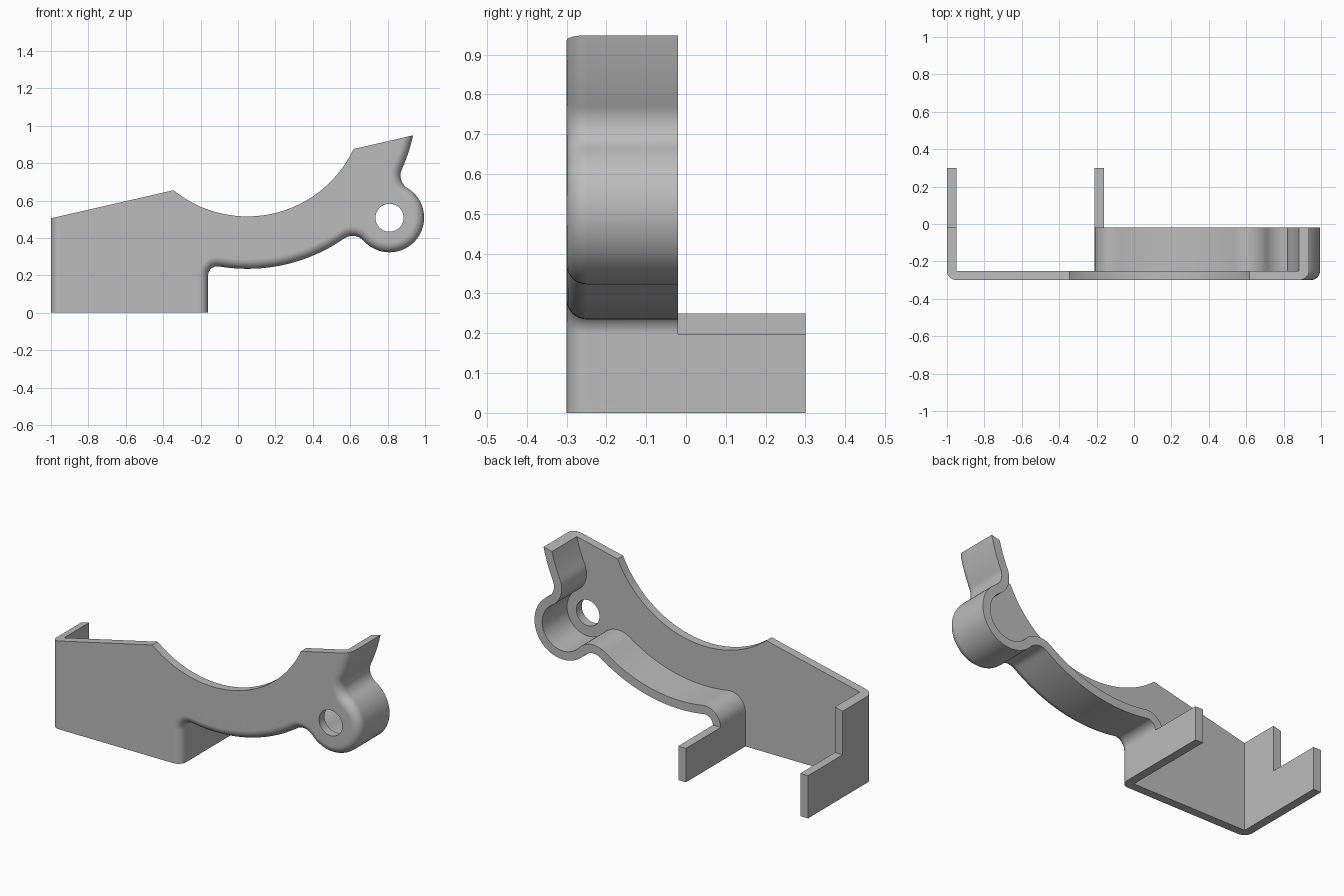
import bpy, bmesh
from math import sin, cos, pi, atan2, sqrt, hypot, radians

if "Cube" in bpy.data.objects:
    bpy.data.objects.remove(bpy.data.objects["Cube"])

metal = bpy.data.materials.new("grey metal")
metal.use_nodes = True
metal.diffuse_color = (0.5, 0.5, 0.5, 1)
metal.node_tree.nodes["Principled BSDF"].inputs["Base Color"].default_value = (0.5, 0.5, 0.5, 1)

T = 0.05                               # sheet thickness and bend radius
FRONT, BACK, REAR = -0.30, -0.02, 0.30
C, R_IN, R_OUT = (0.05, 1.142), 0.627, 0.907    # cradle arcs
B, R_BOSS, R_HOLE = (0.81, 0.508), 0.185, 0.075  # pivot eye
NOTCH, CORNER, WALL_X = 0.08, 0.05, -0.16
SLOPE, TOP = 0.229, 0.734              # sloping top edge


def top_z(x):
    return TOP + SLOPE * x


def top_angle(r, side):
    """Angle where a cradle arc meets the sloping top edge."""
    e, k = top_z(C[0]) - C[1], 1 + SLOPE ** 2
    u = (-SLOPE * e + side * sqrt((SLOPE * e) ** 2 - k * (e * e - r * r))) / k
    return atan2(e + SLOPE * u, u)


def arc(c, r, a0, a1, turn, n):
    sweep = ((a1 - a0) * turn) % (2 * pi) * turn
    return [(c[0] + r * cos(a0 + sweep * i / n), c[1] + r * sin(a0 + sweep * i / n))
            for i in range(n + 1)]


def aim(p, q):
    return atan2(q[1] - p[1], q[0] - p[0])


def notch_centre(side):
    dist, rb, rc = hypot(C[0] - B[0], C[1] - B[1]), R_BOSS + NOTCH, R_OUT + NOTCH
    a = aim(B, C) + side * atan2(sqrt(1 - ((rb**2 + dist**2 - rc**2) / (2 * rb * dist)) ** 2),
                                 (rb**2 + dist**2 - rc**2) / (2 * rb * dist))
    return (B[0] + rb * cos(a), B[1] + rb * sin(a))


F1x = WALL_X + CORNER
F1 = (F1x, C[1] - sqrt((R_OUT + CORNER) ** 2 - (F1x - C[0]) ** 2))
F2, F3 = notch_centre(1), notch_centre(-1)


def right_path(d):
    """Flange outline from the foot to the tip, moved inward by d."""
    p = [(WALL_X - d, 0)]
    p += arc(F1, CORNER + d, pi, aim(F1, C), -1, 10)
    p += arc(C, R_OUT - d, aim(C, F1), aim(C, F2), 1, 28)[1:]
    p += arc(F2, NOTCH + d, aim(F2, C), aim(F2, B), -1, 12)[1:]
    p += arc(B, R_BOSS - d, aim(B, F2), aim(B, F3), 1, 32)[1:]
    p += arc(F3, NOTCH + d, aim(F3, B), aim(F3, C), -1, 12)[1:]
    p += arc(C, R_OUT - d, aim(C, F3), top_angle(R_OUT - d, 1), 1, 10)[1:]
    return p


def left_path(d):
    return [(-1 + d, 0), (-1 + d, top_z(-1 + d))]


def finish(bm, name):
    bmesh.ops.remove_doubles(bm, verts=bm.verts, dist=0.0002)
    bmesh.ops.recalc_face_normals(bm, faces=bm.faces)
    mesh = bpy.data.meshes.new(name)
    bm.to_mesh(mesh)
    bm.free()
    mesh.materials.append(metal)
    ob = bpy.data.objects.new(name, mesh)
    bpy.context.collection.objects.link(ob)
    return ob


bm = bmesh.new()

# Bent flanges: sheet section with a rounded front bend, swept along each path
section = [(T * (1 - sin(a)), FRONT + T * (1 - cos(a))) for a in [i * pi / 16 for i in range(9)]]
section += [(0, BACK), (T, BACK), (T, FRONT + T)]
for path in (right_path, left_path):
    rows = [[bm.verts.new((x, y, z)) for x, z in path(d)] for d, y in section]
    for r0, r1 in zip(rows, rows[1:]):
        for i in range(len(r0) - 1):
            bm.faces.new((r0[i], r0[i + 1], r1[i + 1], r1[i]))
    for end in (0, -1):
        bm.faces.new([r[end] for r in rows])

# Front plate with the cradle cut and pivot hole
edge = right_path(T)
tip = len(edge) - 1
edge += arc(C, R_IN, top_angle(R_IN, 1), top_angle(R_IN, -1), -1, 40)
edge += left_path(T)[::-1]
foot = len(edge) - 1
hole = arc(B, R_HOLE, 0, 2 * pi - 0.0001, 1, 40)[:-1]
sides = []
for y in (FRONT, FRONT + T):
    loops, edges = [], []
    for pts in (edge, hole):
        vs = [bm.verts.new((x, y, z)) for x, z in pts]
        edges += [bm.edges.new((vs[i - 1], vs[i])) for i in range(len(vs))]
        loops.append(vs)
    bmesh.ops.triangle_fill(bm, edges=edges, use_beauty=True, normal=(0, -1, 0))
    sides.append(loops)
(e0, h0), (e1, h1) = sides
for i in list(range(tip, foot - 1)) + [foot]:
    j = (i + 1) % len(e0)
    bm.faces.new((e0[i], e0[j], e1[j], e1[i]))
for i in range(len(h0)):
    bm.faces.new((h0[i - 1], h0[i], h1[i], h1[i - 1]))
plate = finish(bm, "flanged_plate")
bpy.ops.object.select_all(action="DESELECT")
plate.select_set(True)
bpy.context.view_layer.objects.active = plate
bpy.ops.object.shade_smooth_by_angle(angle=radians(30))
weighted = plate.modifiers.new("flat_faces", "WEIGHTED_NORMAL")
weighted.keep_sharp = True

# Mounting tabs running back from the two side walls
for name, x0, height in (("left_tab", WALL_X - T, F1[1]), ("right_tab", -1, 0.25)):
    bm = bmesh.new()
    bmesh.ops.create_cube(bm, size=1)
    for v in bm.verts:
        v.co = (x0 + T * (v.co.x + 0.5), BACK + (REAR - BACK) * (v.co.y + 0.5),
                height * (v.co.z + 0.5))
    finish(bm, name)
